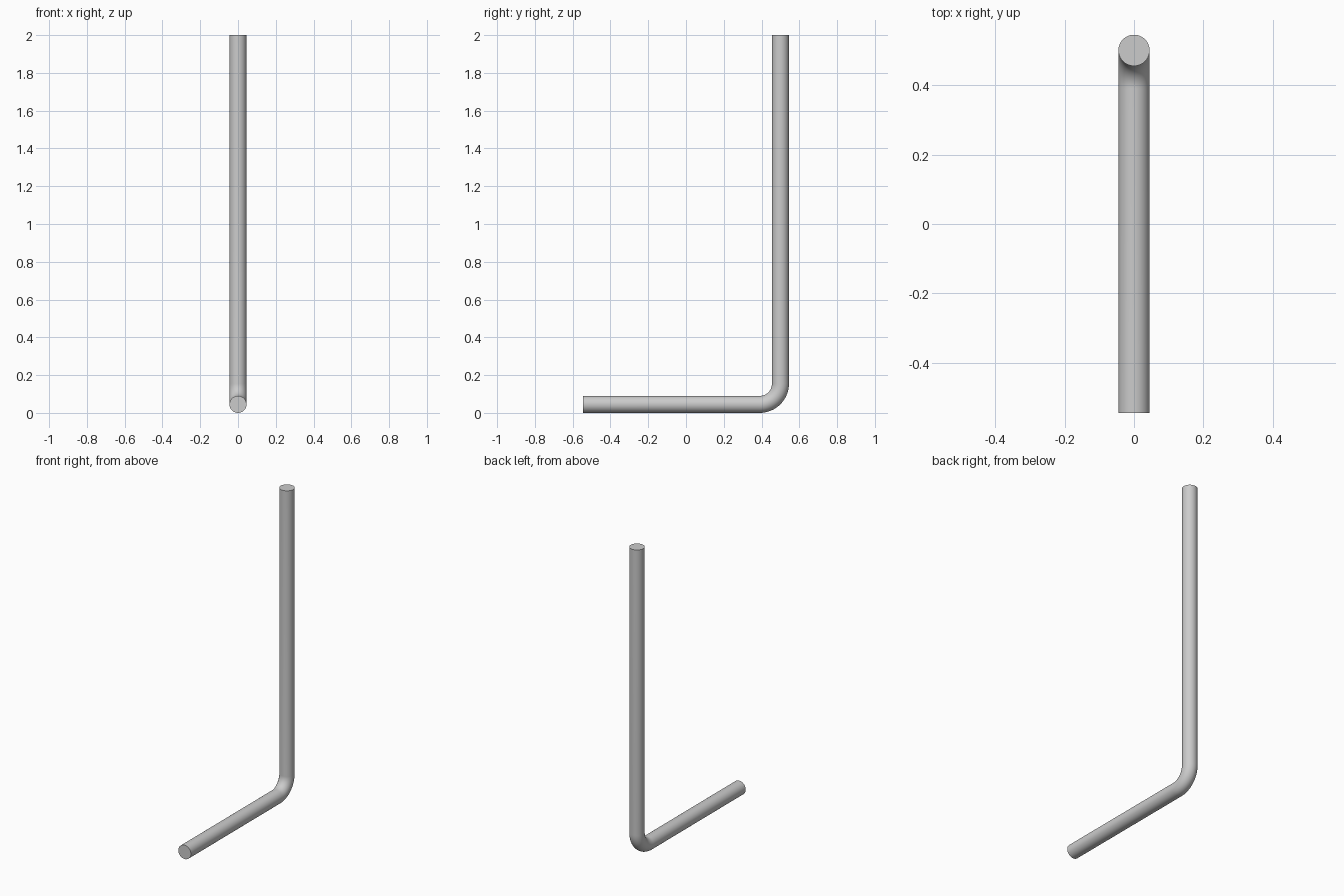
import bpy, bmesh, math
from mathutils import Vector

if "Cube" in bpy.data.objects:
    bpy.data.objects.remove(bpy.data.objects["Cube"])

R = 0.045        # pipe radius
BEND = 0.11      # centreline bend radius
Y_BACK = 0.5     # axis of the upright
SIDES, STEPS = 48, 16

# Centreline: (y, z, tilt), tilt 0 = running along y, 90 degrees = running up
path = [(-0.545, R, 0.0)]
for i in range(STEPS + 1):
    a = math.pi / 2 * i / STEPS
    path.append((Y_BACK - BEND + BEND * math.sin(a), R + BEND - BEND * math.cos(a), a))
path.append((Y_BACK, 2.0, math.pi / 2))

# Sweep a circle along the centreline
bm = bmesh.new()
rings = []
for y, z, a in path:
    normal = Vector((0, -math.sin(a), math.cos(a)))
    ring = []
    for k in range(SIDES):
        t = 2 * math.pi * k / SIDES
        p = Vector((R * math.cos(t), y, z)) + normal * R * math.sin(t)
        ring.append(bm.verts.new(p))
    rings.append(ring)
for r0, r1 in zip(rings, rings[1:]):
    for k in range(SIDES):
        n = (k + 1) % SIDES
        bm.faces.new((r0[k], r0[n], r1[n], r1[k]))

# Flat end caps
bm.faces.new(rings[0])
bm.faces.new(rings[-1])
bmesh.ops.recalc_face_normals(bm, faces=bm.faces)

mesh = bpy.data.meshes.new("bent_pipe")
bm.to_mesh(mesh)
bm.free()
pipe = bpy.data.objects.new("bent_pipe", mesh)
bpy.context.collection.objects.link(pipe)
bpy.context.view_layer.objects.active = pipe
pipe.select_set(True)
bpy.ops.object.shade_smooth_by_angle(angle=math.radians(30))
